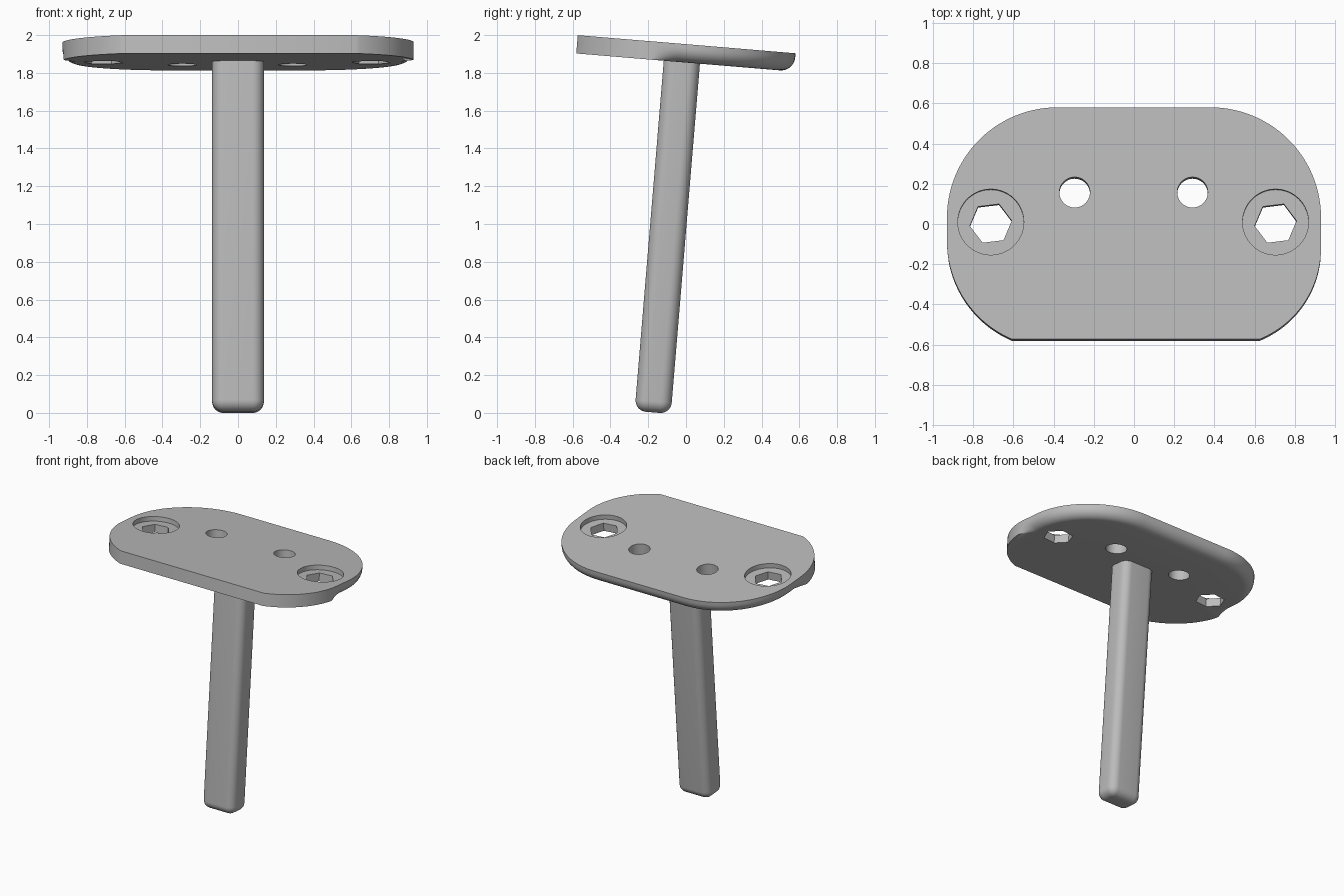
import bpy, bmesh, math
from mathutils import Matrix, Vector

if "Cube" in bpy.data.objects:
    bpy.data.objects.remove(bpy.data.objects["Cube"], do_unlink=True)

TILT = math.radians(-4.75)
FRAME = Matrix.Translation((0, 0, 1.952)) @ Matrix.Rotation(TILT, 4, 'X')
THICK = 0.097

grey = bpy.data.materials.new("plain grey")
grey.use_nodes = True
grey.diffuse_color = (0.5, 0.5, 0.5, 1)
grey.node_tree.nodes["Principled BSDF"].inputs["Base Color"].default_value = (0.5, 0.5, 0.5, 1)


def finish(name, bm):
    bmesh.ops.recalc_face_normals(bm, faces=bm.faces)
    mesh = bpy.data.meshes.new(name)
    bm.to_mesh(mesh)
    bm.free()
    obj = bpy.data.objects.new(name, mesh)
    bpy.context.collection.objects.link(obj)
    mesh.materials.append(grey)
    return obj


def activate(obj):
    bpy.ops.object.select_all(action='DESELECT')
    obj.select_set(True)
    bpy.context.view_layer.objects.active = obj


def arc(cx, cy, r, a0, a1, n=28):
    angles = [math.radians(a0 + (a1 - a0) * i / n) for i in range(n + 1)]
    return [Vector((cx + r * math.cos(a), cy + r * math.sin(a))) for a in angles]


def loft(bm, rings):
    loops = [[bm.verts.new(p) for p in ring] for ring in rings]
    for a, b in zip(loops, loops[1:]):
        for i in range(len(a)):
            j = (i + 1) % len(a)
            bm.faces.new((a[i], a[j], b[j], b[i]))
    bm.faces.new(loops[0])
    bm.faces.new(loops[-1])


# Plate outline: broad round back corners, cut-off front corners
SIDE, BACK, FRONT, R = 0.93, 0.582, -0.575, 0.55


def half(front_y, front_x):
    dx, dy = SIDE - front_x, front_y - FRONT
    r = (dx * dx + dy * dy) / (2 * dx)
    end = math.degrees(math.asin(dy / r))
    side = [Vector((SIDE, front_y + (BACK - R - front_y) * i / 10)) for i in range(1, 10)]
    return arc(SIDE - r, front_y, r, -end, 0) + side + arc(SIDE - R, BACK - R, R, 0, 90)


right_side = half(-0.12, 0.625)
left_side = [Vector((-p.x, p.y)) for p in reversed(half(-0.085, 0.607))]
outline = right_side + left_side


# Underside rounding fades out towards the front corners
def inset_point(i, amount):
    p = outline[i]
    t = outline[(i + 1) % len(outline)] - outline[i - 1]
    inward = Vector((-t.y, t.x)).normalized()
    w = min(1, max(0, (p.y + 0.16) / 0.12))
    return p + inward * amount * w


FILLET = 0.075
levels = [(0, 0), (0, THICK - FILLET)]
for k in range(1, 9):
    a = math.pi / 2 * k / 8
    levels.append((FILLET * (1 - math.cos(a)), THICK - FILLET * (1 - math.sin(a))))
bm = bmesh.new()
loft(bm, [[(*inset_point(i, d), -z) for i in range(len(outline))] for d, z in levels])
plate = finish("mounting_plate", bm)


# Holes through the plate and shallow round recesses with hexagon holes
def cut(x, y, r, sides, depth, turn=0):
    bm = bmesh.new()
    bmesh.ops.create_cone(bm, cap_ends=True, segments=sides, radius1=r, radius2=r, depth=0.4)
    verts = Matrix.Translation((x, y, 0.2 - depth)) @ Matrix.Rotation(turn, 4, 'Z')
    bmesh.ops.transform(bm, matrix=verts, verts=bm.verts)
    cutter = finish("hole_cutter", bm)
    cutter.hide_render = True
    mod = plate.modifiers.new("hole", 'BOOLEAN')
    mod.operation, mod.solver, mod.object = 'DIFFERENCE', 'EXACT', cutter
    activate(plate)
    bpy.ops.object.modifier_apply(modifier=mod.name)
    bpy.data.objects.remove(cutter, do_unlink=True)


for s in (-1, 1):
    cut(s * 0.293 - 0.002, 0.158, 0.076, 48, 0.2)
    cut(s * 0.708 - 0.004, 0.01, 0.164, 64, 0.035)
    # first vertex of the cone lies on +y, so turn it past the x axis
    cut(s * 0.708 - 0.004, 0.006, 0.105, 6, 0.2, math.radians(37))

# Post: rounded bar with a rounded lower end
HX, HY, CY, LENGTH, ROUND = 0.137, 0.096, -0.014, 1.957, 0.06


def bar_ring(inset, z):
    r = max(ROUND - inset, 0.002)
    pts = []
    for sx, sy, a in ((1, 1, 0), (-1, 1, 90), (-1, -1, 180), (1, -1, 270)):
        pts += arc(sx * (HX - ROUND), CY + sy * (HY - ROUND), r, a, a + 90, 8)
    return [(p.x, p.y, z) for p in pts]


rings = [bar_ring(0, -0.05), bar_ring(0, ROUND - LENGTH)]
for k in range(1, 9):
    a = math.pi / 2 * k / 8
    rings.append(bar_ring(ROUND * (1 - math.cos(a)), ROUND * (1 - math.sin(a)) - LENGTH))
bm = bmesh.new()
loft(bm, rings)
post = finish("post", bm)

for obj in (plate, post):
    obj.matrix_world = FRAME
    activate(obj)
    bpy.ops.object.shade_smooth_by_angle(angle=math.radians(30))
